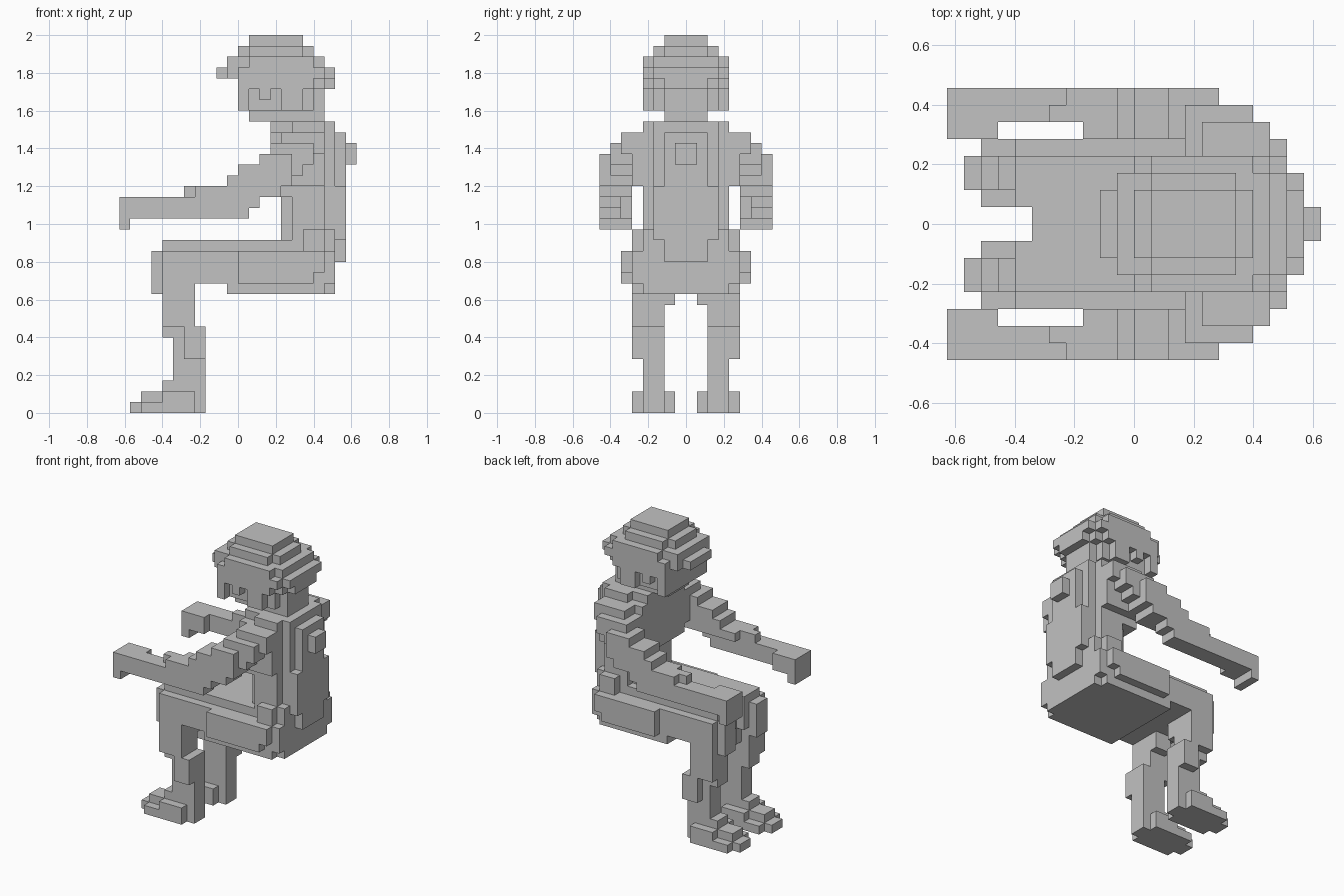
import bpy
import bmesh
from itertools import product
from mathutils import Vector

old = bpy.data.objects.get("Cube")
if old:
    bpy.data.objects.remove(old, do_unlink=True)

UNIT = 2 / 35  # edge length of one block

grey = bpy.data.materials.new("plain grey")
grey.use_nodes = True
colour = (0.54, 0.54, 0.54, 1)
grey.diffuse_color = colour
grey.node_tree.nodes["Principled BSDF"].inputs["Base Color"].default_value = colour

owner = {}  # block cell -> name of the part that fills it


def fill(name, x, y, z):
    """Fill a range of blocks with a part."""
    for cell in product(range(*x), range(*y), range(*z)):
        owner.setdefault(cell, name)


def middle(name, x, half, z):
    """A box centred on the symmetry plane."""
    fill(name, x, (-half, half), z)


def pair(name, x, y, z):
    """The same box on both sides."""
    fill("right_" + name, x, y, z)
    fill("left_" + name, x, (-y[1], -y[0]), z)


# Helmet: stepped dome with rounded corners, front brim and rear rim
middle("helmet", (1, 6), 2, (34, 35))
middle("helmet", (0, 7), 2, (33, 34))
middle("helmet", (1, 6), 3, (33, 34))
middle("helmet", (-1, 8), 3, (32, 33))
middle("helmet", (1, 7), 4, (32, 33))
middle("helmet", (0, 8), 4, (31, 32))
middle("helmet_brim", (-1, 0), 3, (31, 32))
middle("helmet_brim", (-2, -1), 2, (31, 32))
middle("helmet_rim", (8, 9), 3, (31, 32))
middle("helmet_rim", (8, 9), 2, (30, 31))

# Head, jaw, nape and neck
middle("head", (0, 7), 4, (30, 31))
middle("head", (7, 8), 3, (30, 31))
middle("head", (0, 6), 3, (28, 30))
pair("cheek", (0, 1), (3, 4), (28, 30))
pair("ear_flap", (2, 3), (3, 4), (29, 30))
pair("ear_flap", (4, 6), (3, 4), (28, 30))
middle("nape", (6, 8), 2, (27, 30))
pair("nape", (6, 7), (2, 3), (28, 30))
middle("jaw", (1, 3), 2, (27, 28))
middle("neck", (3, 7), 2, (26, 28))

# Torso and collar
middle("collar", (8, 9), 3, (26, 27))
middle("collar", (5, 8), 4, (26, 27))
middle("collar", (3, 5), 3, (26, 27))
middle("torso", (3, 8), 4, (20, 26))
middle("torso", (8, 9), 3, (16, 26))
middle("torso", (4, 5), 3, (16, 20))
middle("torso", (5, 8), 4, (16, 20))

# Pack on the back
middle("back_pack", (9, 10), 2, (14, 16))
middle("back_pack", (9, 10), 3, (16, 21))
middle("back_pack", (9, 10), 2, (21, 26))
middle("pack_roll", (10, 11), 1, (23, 25))

# Arms: stepped down from shoulder to forearm
pair("shoulder", (4, 8), (4, 6), (25, 26))
pair("shoulder", (3, 8), (4, 6), (24, 25))
pair("shoulder", (3, 7), (6, 7), (24, 25))
for bottom, front, back in ((23, 2, 7), (22, 0, 6), (21, -1, 5)):
    pair("upper_arm", (front, back), (5, 7), (bottom, bottom + 1))
    pair("upper_arm", (front, 5), (7, 8), (bottom, bottom + 1))
    pair("upper_arm", (3, 8), (4, 5), (bottom, bottom + 1))
pair("elbow", (-2, 4), (5, 8), (20, 21))
pair("elbow", (-3, -2), (5, 6), (20, 21))
pair("elbow", (-5, -2), (6, 7), (20, 21))
pair("elbow", (-4, -2), (7, 8), (20, 21))
pair("forearm", (-8, 2), (6, 8), (19, 20))
pair("forearm", (-8, 1), (6, 8), (18, 19))
pair("hand", (-11, -8), (5, 8), (18, 20))
pair("fingers", (-11, -10), (5, 8), (17, 18))

# Hips, lap and side pouches
middle("hips", (-1, 8), 5, (11, 12))
middle("hips", (8, 9), 4, (11, 12))
middle("hips", (-1, 9), 5, (12, 15))
middle("hips", (6, 8), 5, (15, 17))
middle("hips", (8, 9), 4, (15, 17))
middle("lap", (-6, 9), 4, (15, 16))
middle("lap", (-6, -1), 1, (12, 15))
pair("pouch", (0, 8), (5, 6), (13, 15))
pair("pouch", (0, 7), (5, 6), (12, 13))

# Legs
pair("thigh", (-7, -1), (1, 5), (12, 15))
pair("thigh", (-7, -6), (1, 4), (15, 16))
pair("knee", (-8, -7), (2, 4), (11, 15))
pair("shin", (-7, -4), (2, 5), (8, 12))
pair("shin", (-6, -4), (1, 2), (10, 12))
pair("shin", (-7, -6), (2, 4), (7, 8))
pair("calf", (-5, -3), (2, 5), (5, 8))
pair("shin", (-6, -3), (2, 4), (2, 8))
pair("ankle", (-7, -6), (2, 4), (2, 3))

# Boots
pair("boot", (-4, -3), (2, 4), (0, 2))
pair("boot", (-7, -4), (1, 5), (0, 2))
pair("boot", (-9, -7), (1, 5), (0, 1))
pair("boot", (-9, -7), (2, 4), (1, 2))
pair("toe", (-10, -9), (2, 4), (0, 1))


def build(name):
    """Turn the outer faces of a part's blocks into one clean mesh."""
    bm = bmesh.new()
    for cell in [c for c, part in owner.items() if part == name]:
        for axis, side in product(range(3), (-1, 1)):
            step = [0, 0, 0]
            step[axis] = side
            if tuple(c + s for c, s in zip(cell, step)) in owner:
                continue
            centre = Vector(cell) + Vector((0.5, 0.5, 0.5)) + Vector(step) / 2
            u, v = Vector((0, 0, 0)), Vector((0, 0, 0))
            u[(axis + 1) % 3] = 0.5
            v[(axis + 2) % 3] = 0.5 * side
            corners = (centre - u - v, centre + u - v, centre + u + v, centre - u + v)
            bm.faces.new([bm.verts.new(p * UNIT) for p in corners])
    bmesh.ops.remove_doubles(bm, verts=bm.verts, dist=UNIT / 100)
    bmesh.ops.dissolve_limit(bm, angle_limit=0.01, verts=bm.verts, edges=bm.edges)
    mesh = bpy.data.meshes.new(name)
    bm.to_mesh(mesh)
    bm.free()
    mesh.materials.append(grey)
    bpy.context.collection.objects.link(bpy.data.objects.new(name, mesh))


for part_name in sorted(set(owner.values())):
    build(part_name)
